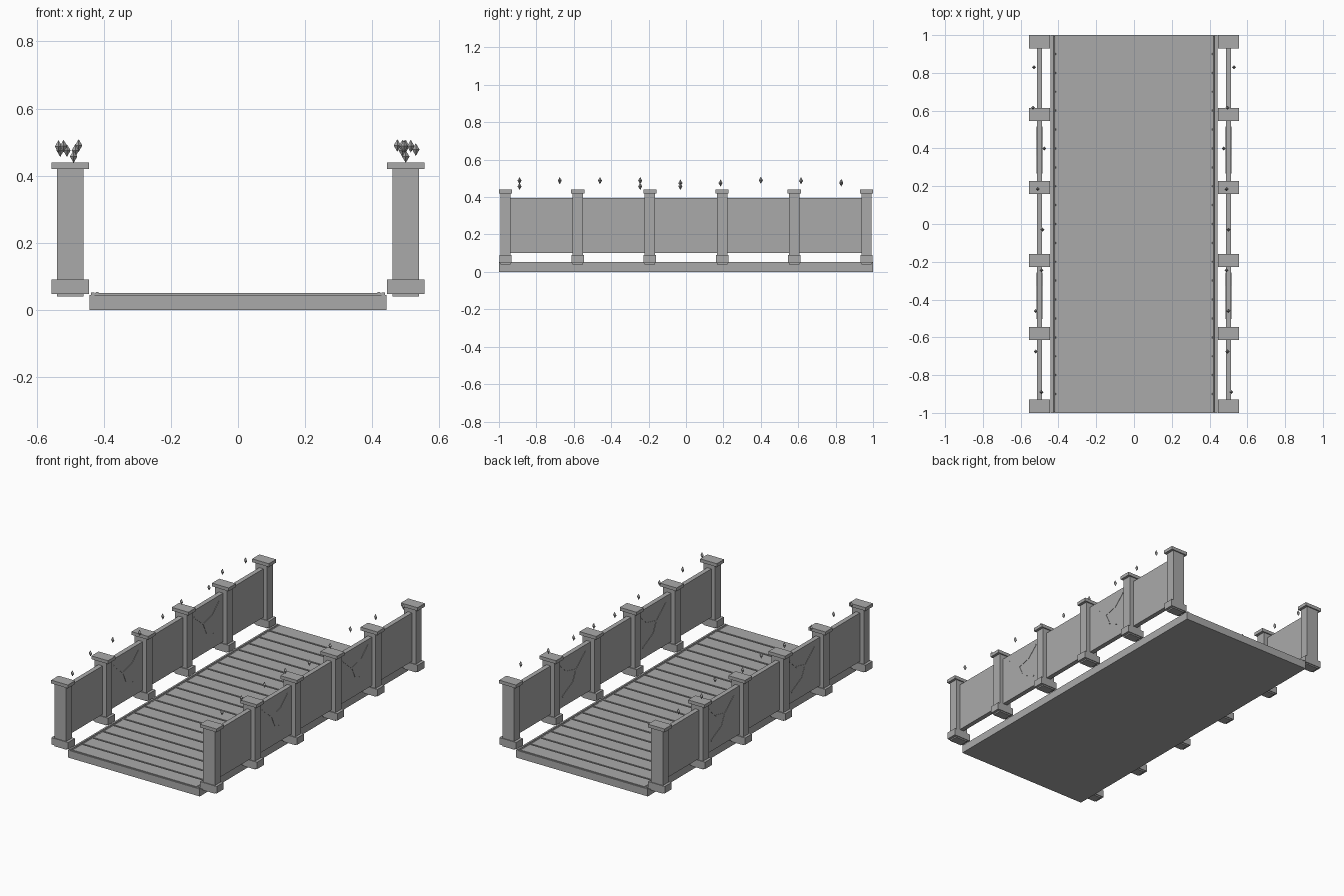
import bpy, bmesh, math
from mathutils import Matrix, Vector

cube = bpy.data.objects.get("Cube")
if cube:
    bpy.data.objects.remove(cube, do_unlink=True)

stone = bpy.data.materials.new("grey_stone")
stone.use_nodes = True
GREY = (0.4, 0.4, 0.4, 1)
stone.diffuse_color = GREY
stone.node_tree.nodes["Principled BSDF"].inputs["Base Color"].default_value = GREY


def finish(name, bm):
    mesh = bpy.data.meshes.new(name)
    bm.to_mesh(mesh)
    bm.free()
    mesh.materials.append(stone)
    obj = bpy.data.objects.new(name, mesh)
    bpy.context.collection.objects.link(obj)
    return obj


def add_box(bm, center, size, tilt=0):
    m = (Matrix.Translation(center) @ Matrix.Rotation(tilt, 4, 'X')
         @ Matrix.Diagonal((*size, 1)))
    bmesh.ops.create_cube(bm, size=1, matrix=m)


def box(name, center, size):
    bm = bmesh.new()
    add_box(bm, center, size)
    return finish(name, bm)


# Deck slab and crosswise planks with narrow gaps
box("deck_slab", (0, 0, 0.0225), (0.886, 2, 0.045))
bm = bmesh.new()
for i in range(20):
    add_box(bm, (0, -0.95 + i * 0.1, 0.0475), (0.84, 0.09, 0.007))
finish("deck_planks", bm)

SPACING = 0.386
CRACK = [((-0.5, 0.355), (-0.41, 0.28)), ((-0.41, 0.28), (-0.325, 0.3)),
         ((-0.325, 0.3), (-0.26, 0.36)), ((-0.41, 0.28), (-0.38, 0.215)),
         ((-0.38, 0.215), (-0.28, 0.165))]
# Offset from the wall and height of each floating crystal
CRYSTALS = {
    "left": [(.53, .478), (.495, .487), (.475, .49), (.49, .475), (.5, .457),
             (.49, .488), (.5, .488), (.495, .488), (.515, .488)],
    "right": [(.53, .475), (.535, .487), (.475, .49), (.51, .475), (.485, .475),
              (.49, .457), (.52, .488), (.52, .488), (.49, .457)],
}

for side, s in (("left", 1), ("right", -1)):
    # Edge strip and slim rod along the deck
    box(f"{side}_deck_edge", (s * 0.433, 0, 0.048), (0.011, 1.998, 0.008))
    bm = bmesh.new()
    bmesh.ops.create_cone(bm, cap_ends=True, segments=8, radius1=0.006,
                          radius2=0.006, depth=1.99,
                          matrix=Matrix.Translation((s * 0.42, 0, 0.048))
                          @ Matrix.Rotation(math.pi / 2, 4, 'X'))
    finish(f"{side}_deck_rod", bm)

    # Posts with base block and cap
    bm = bmesh.new()
    for i in range(6):
        y = (i - 2.5) * SPACING
        add_box(bm, (s * 0.5, y, 0.23), (0.08, 0.056, 0.38))
        add_box(bm, (s * 0.5, y, 0.069), (0.112, 0.066, 0.042))
        add_box(bm, (s * 0.5, y, 0.43), (0.112, 0.07, 0.02))
    finish(f"{side}_posts", bm)

    # Wall panels between the posts
    bm = bmesh.new()
    for i in range(5):
        add_box(bm, (s * 0.5, (i - 2) * SPACING, 0.2475),
                (0.028, SPACING - 0.05, 0.295))
    finish(f"{side}_panels", bm)

    # Branching cracks showing on both faces of two panels
    bm = bmesh.new()
    for shift in (0, 2 * SPACING):
        for (y1, z1), (y2, z2) in CRACK:
            length = math.hypot(y2 - y1, z2 - z1)
            add_box(bm, (s * 0.5, (y1 + y2) / 2 + shift, (z1 + z2) / 2),
                    (0.032, length + 0.004, 0.008), math.atan2(z2 - z1, y2 - y1))
    finish(f"{side}_cracks", bm)

    # Floating diamond crystals above the wall
    bm = bmesh.new()
    for i, (x, z) in enumerate(CRYSTALS[side]):
        c = Vector((s * x, 0.83 - i * 0.215, z))
        ring = [bm.verts.new(c + Vector((0.011 * math.cos(a), 0.011 * math.sin(a), 0)))
                for a in (k * math.pi / 2 for k in range(4))]
        top = bm.verts.new(c + Vector((0, 0, 0.019)))
        low = bm.verts.new(c - Vector((0, 0, 0.019)))
        for k in range(4):
            a, b = ring[k], ring[(k + 1) % 4]
            bm.faces.new((a, b, top))
            bm.faces.new((b, a, low))
    finish(f"{side}_crystals", bm)
